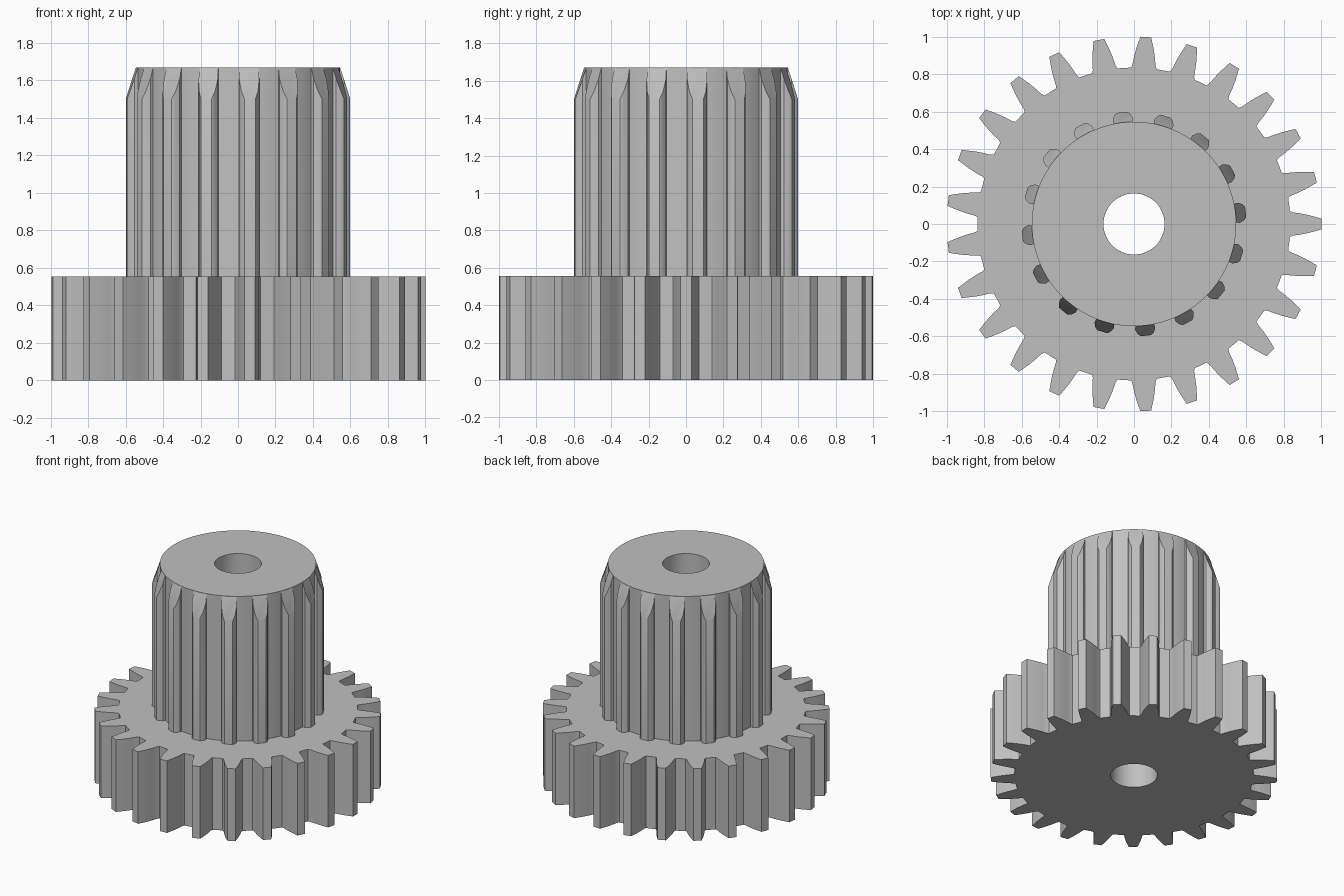
import bpy, bmesh
from math import cos, sin, pi, radians, hypot

cube = bpy.data.objects.get("Cube")
if cube:
    bpy.data.objects.remove(cube, do_unlink=True)

GEAR_TOP, SHOULDER, TOP = 0.555, 1.5, 1.67
BORE, CORE, SPLINE = 0.163, 0.545, 0.6

grey = bpy.data.materials.new("plain grey")
grey.use_nodes = True
grey.diffuse_color = (0.53, 0.53, 0.53, 1)
grey.node_tree.nodes["Principled BSDF"].inputs["Base Color"].default_value = (0.53, 0.53, 0.53, 1)


def finish(bm, name):
    bmesh.ops.recalc_face_normals(bm, faces=bm.faces)
    mesh = bpy.data.meshes.new(name)
    bm.to_mesh(mesh)
    bm.free()
    obj = bpy.data.objects.new(name, mesh)
    bpy.context.collection.objects.link(obj)
    mesh.materials.append(grey)
    bpy.ops.object.select_all(action='DESELECT')
    obj.select_set(True)
    bpy.context.view_layer.objects.active = obj
    bpy.ops.object.shade_smooth_by_angle(angle=radians(25))
    return obj


def turn(r, w, a):
    return r * cos(a) - w * sin(a), r * sin(a) + w * cos(a)


def circle(radius, count):
    return [turn(radius, 0, 2 * pi * i / count) for i in range(count)]


def mirrored(half):
    # half profile is (radius, half width), from root to tip
    return [(r, -w) for r, w in half] + [(r, w) for r, w in reversed(half)]


def add_loop(bm, points, z):
    verts = [bm.verts.new((x, y, z)) for x, y in points]
    edges = [bm.edges.new((v, verts[i - 1])) for i, v in enumerate(verts)]
    return verts, edges


# Large gear: toothed outline with a bore, extruded upward
tooth = mirrored([(0.832, 0.069), (0.848, 0.062), (0.89, 0.056),
                  (0.93, 0.048), (0.968, 0.038), (0.9995, 0.029)])
outline = [turn(r, w, 2 * pi * i / 25) for i in range(25) for r, w in tooth]
bm = bmesh.new()
edges = add_loop(bm, outline, 0)[1] + add_loop(bm, circle(BORE, 64), 0)[1]
bmesh.ops.triangle_fill(bm, edges=edges, use_beauty=True)
extruded = bmesh.ops.extrude_face_region(bm, geom=bm.faces[:], use_keep_orig=True)
bmesh.ops.translate(bm, vec=(0, 0, GEAR_TOP),
                    verts=[g for g in extruded["geom"] if isinstance(g, bmesh.types.BMVert)])
finish(bm, "large_gear")

# Hub: a bored cylinder standing on the gear
bm = bmesh.new()
rings = [add_loop(bm, circle(r, 96), z)[0] for r, z in
         ((CORE, GEAR_TOP), (CORE, TOP), (BORE, TOP), (BORE, GEAR_TOP))]
for a, b in zip(rings, rings[1:]):
    for i in range(len(a)):
        bm.faces.new((a[i - 1], a[i], b[i], b[i - 1]))
finish(bm, "hub_core")

# Hub splines: ribs whose upper ends follow a conical chamfer
rib = mirrored([(0.5425, 0.05), (0.562, 0.054), (0.585, 0.044), (0.599, 0.029)])
slope = (TOP - SHOULDER) / (SPLINE - CORE)
bm = bmesh.new()
for i in range(16):
    angle = radians(6.1 + 22.5 * i)
    low, high = [], []
    for r, w in rib:
        x, y = turn(r, w, angle)
        low.append(bm.verts.new((x, y, GEAR_TOP)))
        high.append(bm.verts.new((x, y, min(TOP, TOP - (hypot(r, w) - CORE) * slope))))
    bm.faces.new(high)
    bm.faces.new(low[::-1])
    for j in range(len(rib)):
        bm.faces.new((low[j - 1], low[j], high[j], high[j - 1]))
finish(bm, "hub_splines")
